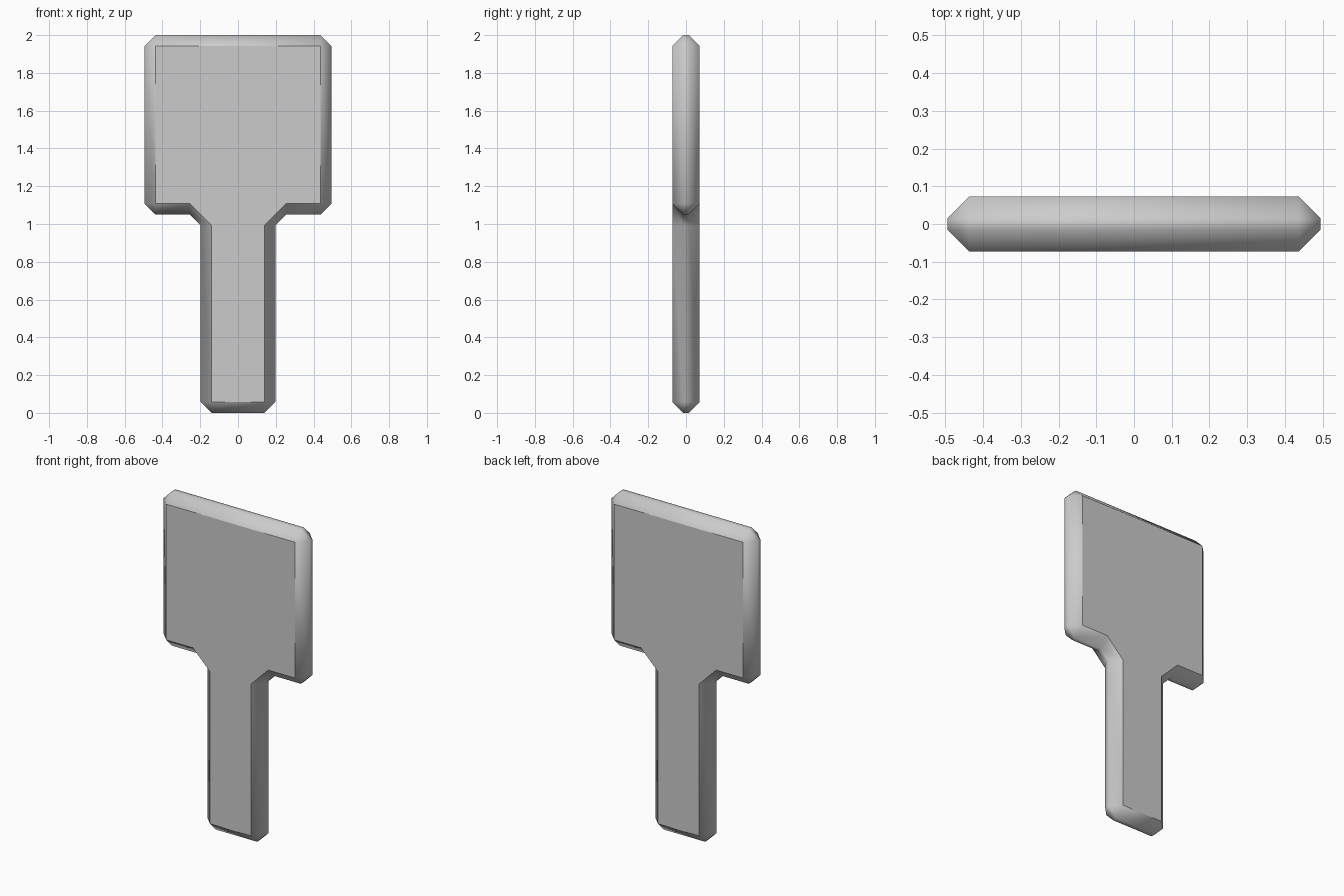
import bpy, bmesh

if "Cube" in bpy.data.objects:
    bpy.data.objects.remove(bpy.data.objects["Cube"])

D, B = 0.0725, 0.058          # half thickness, bevel width
W, H = 0.495, 0.198           # half widths of blade and handle
Z0, Z1, Z2 = 0.0, 1.05, 2.0   # handle bottom, blade bottom, top

# Right half of the outline, top to bottom: (silhouette point, flat face point)
half = [
    ((W - B, Z2), (W - B, Z2 - B)),
    ((W, Z2 - B), (W - B, Z2 - B)),
    ((W, Z1 + B), (W - B, Z1 + B)),
    ((W - B, Z1), (W - B, Z1 + B)),
    ((H + B, Z1), (H + B, Z1 + B)),
    ((H, Z1 - B), (H - B, Z1 - B)),
    ((H, Z0 + B), (H - B, Z0 + B)),
    ((H - B, Z0), (H - B, Z0 + B)),
]
outline = half + [((-o[0], o[1]), (-i[0], i[1])) for o, i in reversed(half)]
outer = [p[0] for p in outline]
inner = [p[1] for p in outline]

# Four rings through the thickness: face, rim, rim, face
bm = bmesh.new()
rings = [[bm.verts.new((x, y, z)) for x, z in pts]
         for pts, y in ((inner, -D), (outer, B - D), (outer, D - B), (inner, D))]
n = len(outline)
for a, b in zip(rings, rings[1:]):
    for k in range(n):
        m = (k + 1) % n
        bm.faces.new((a[k], a[m], b[m], b[k]))
bm.faces.new(rings[0])
bm.faces.new(rings[3])
bmesh.ops.remove_doubles(bm, verts=bm.verts, dist=1e-5)
bmesh.ops.recalc_face_normals(bm, faces=bm.faces)

# Smooth bevels, crisp border around the flat faces
for f in bm.faces:
    f.smooth = True
for e in bm.edges:
    if all(abs(abs(v.co.y) - D) < 1e-4 for v in e.verts):
        e.smooth = False

mesh = bpy.data.meshes.new("paddle")
bm.to_mesh(mesh)
bm.free()
bpy.context.collection.objects.link(bpy.data.objects.new("paddle", mesh))
